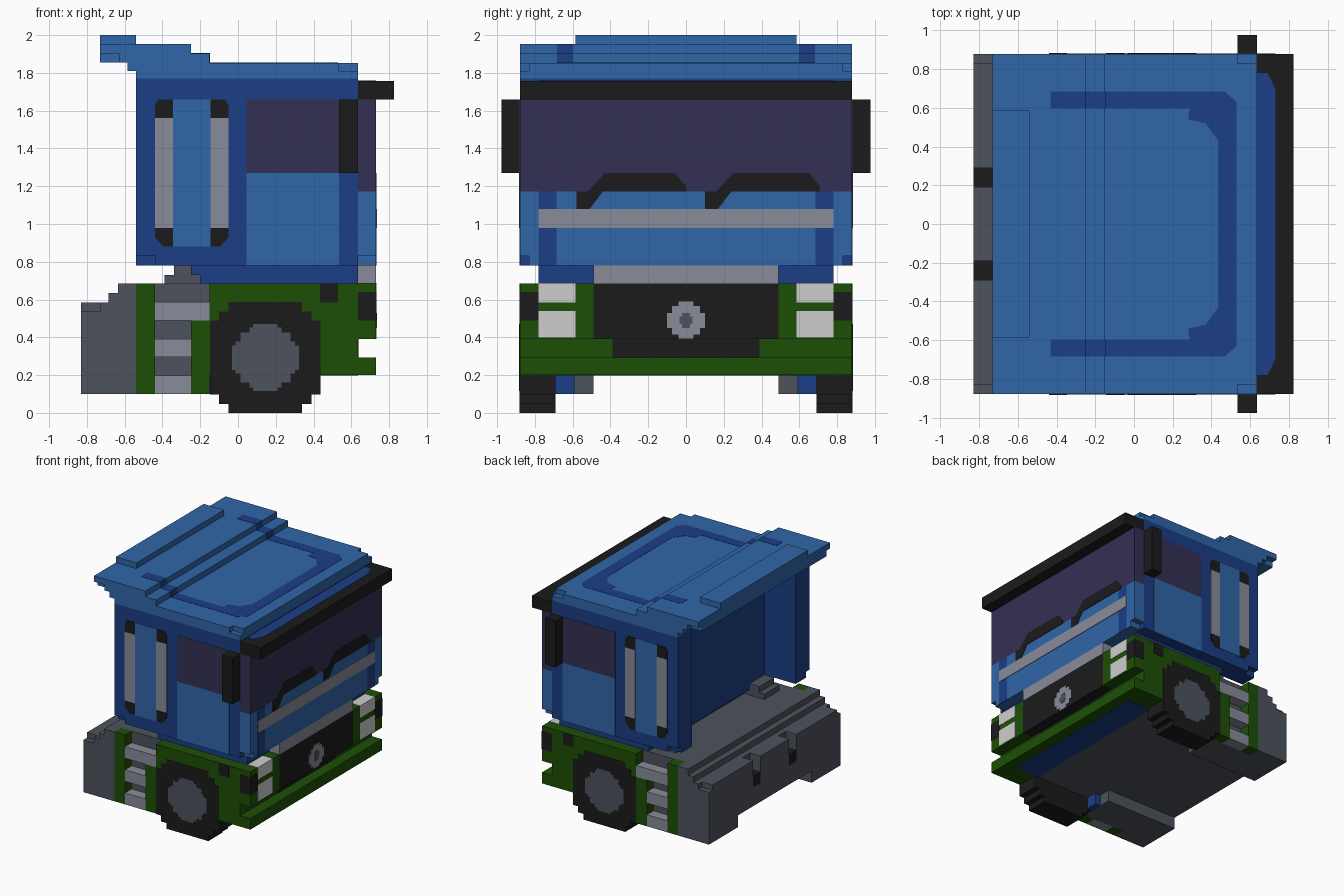
import bpy, bmesh

cube = bpy.data.objects.get("Cube")
if cube:
    bpy.data.objects.remove(cube, do_unlink=True)


def material(name, rgb):
    lin = [((c / 255 + 0.055) / 1.055) ** 2.4 for c in rgb]
    m = bpy.data.materials.new(name)
    m.use_nodes = True
    m.diffuse_color = (*lin, 1)
    m.node_tree.nodes["Principled BSDF"].inputs["Base Color"].default_value = (*lin, 1)
    return m


BLUE = material("light blue", (48, 102, 168))
NAVY = material("dark blue", (27, 62, 134))
GREEN = material("green", (28, 79, 6))
GLASS = material("tinted glass", (51, 48, 84))
BLACK = material("black", (27, 27, 27))
GREY = material("dark grey", (77, 83, 93))
SILVER = material("light grey", (136, 140, 153))
WHITE = material("lamp white", (206, 206, 206))


def prism(name, mat, pts, axis, a, b, mirror=False):
    """Extrude an outline from a to b along an axis; mirror adds a copy across y = 0."""
    place = {"x": lambda p, t: (t, p[0], p[1]),
             "y": lambda p, t: (p[0], t, p[1]),
             "z": lambda p, t: (p[0], p[1], t)}[axis]
    bm = bmesh.new()
    for s in ((1, -1) if mirror else (1,)):
        rings = []
        for t in (a, b):
            ring = []
            for p in pts:
                v = place(p, t)
                ring.append(bm.verts.new((v[0], v[1] * s, v[2])))
            rings.append(ring)
            bm.faces.new(ring)
        n = len(pts)
        for i in range(n):
            j = (i + 1) % n
            bm.faces.new((rings[0][i], rings[0][j], rings[1][j], rings[1][i]))
    bmesh.ops.recalc_face_normals(bm, faces=bm.faces)
    me = bpy.data.meshes.new(name)
    bm.to_mesh(me)
    bm.free()
    me.materials.append(mat)
    ob = bpy.data.objects.new(name, me)
    bpy.context.collection.objects.link(ob)
    return ob


def box(name, mat, x, y, z, mirror=False):
    rect = [(x[0], z[0]), (x[1], z[0]), (x[1], z[1]), (x[0], z[1])]
    return prism(name, mat, rect, "y", y[0], y[1], mirror)


def stepped(cx, cz, steps):
    """Blocky disc outline from (half width, half height) pairs, widest last."""
    q = []
    for i in range(len(steps) - 1, -1, -1):
        q.append(steps[i])
        if i:
            q.append((steps[i - 1][0], steps[i][1]))
    pts = q + [(-a, b) for a, b in q[::-1]] + [(-a, -b) for a, b in q] + [(a, -b) for a, b in q[::-1]]
    return [(cx + a, cz + b) for a, b in pts]


W = 0.878         # half width of the body
E = 0.83          # inner side of the notched edge strips
P = 0.881         # outer face of painted side plates
F = 0.73          # front face
FP = (F - 0.01, F + 0.002)   # painted front plates

# Rear chassis, with two notches holding black couplings in its rear edge
prism("rear_chassis", GREY, [(-.73, .2), (-.15, .2), (-.15, .685), (-.635, .685), (-.635, .635),
      (-.685, .635), (-.685, .585), (-.73, .585)], "y", -.49, .49)
box("rear_edge_middle", GREY, (-.83, -.73), (-.19, .19), (.2, .585))
box("rear_edge_side", GREY, (-.83, -.73), (.29, .49), (.2, .585), True)
box("rear_edge_under_notch", GREY, (-.83, -.73), (.19, .29), (.2, .36), True)
box("rear_coupling", BLACK, (-.83, -.73), (.19, .29), (.36, .45), True)
tank_top = [(-.54, .1), (-.54, .685), (-.635, .685), (-.635, .635), (-.685, .635), (-.685, .585)]
prism("rear_tank", GREY, [(-.83, .1)] + tank_top + [(-.83, .585)], "y", .49, E, True)
prism("rear_tank_edge", GREY, [(-.83, .1)] + tank_top + [(-.73, .585), (-.73, .54), (-.83, .54)],
      "y", E, W, True)
box("step_backing", GREY, (-.54, -.15), (.49, .79), (.1, .685), True)
prism("deck_block", GREY, [(-.39, .685), (-.2, .685), (-.2, .78), (-.34, .78), (-.34, .73), (-.39, .73)],
      "y", .49, .69, True)
box("inner_bracket", NAVY, (-.155, -.1), (.59, .69), (.1, .2), True)

# Side steps and green posts
for i, z in enumerate((.1, .295, .49)):
    box(f"side_step_{i + 1}", SILVER, (-.44, -.15 if i == 2 else -.25), (.78, W), (z, z + .097), True)
box("rear_post", GREEN, (-.54, -.44), (.78, W), (.1, .685), True)
box("front_post", GREEN, (-.25, -.15), (.78, W), (.1, .49), True)

# Lower green body, bumper and lamps
box("lower_body", GREEN, (-.15, .635), (-W, W), (.2, .685))
box("bumper_lip", GREEN, (.635, F), (-W, W), (.2, .293))
box("lamp_housing", GREEN, (.635, F), (.49, W), (.39, .685), True)
box("corner_marker", BLACK, (.635, F + .002), (.78, P), (.49, .64), True)
box("side_marker", BLACK, (.435, .53), (W - .004, P), (.585, .685), True)
box("upper_lamp", WHITE, (.637, F + .002), (.585, .78), (.585, .687), True)
box("lower_lamp", WHITE, FP, (.585, .78), (.4, .54), True)
box("grille", BLACK, (.635, F), (-.49, .49), (.39, .685))
box("lower_grille", BLACK, (.625, .638), (-.39, .39), (.293, .39))
prism("grille_badge", SILVER, stepped(0, .49, [(.04, .1), (.075, .075), (.1, .04)]), "x", F - .01, F + .003)
prism("badge_centre", GREY, stepped(0, .49, [(.02, .04), (.035, .02)]), "x", F - .01, F + .006)
box("floor_plate", GREY, (-.15, .41), (-.69, .69), (.197, .21))
box("front_floor_plate", NAVY, (.41, .635), (-.69, .69), (.197, .21))

# Wheels
prism("wheel", BLACK, stepped(.145, .293, [(.195, .293), (.245, .245), (.293, .195)]), "y", .69, P, True)
prism("wheel_hub", GREY, stepped(.145, .293, [(.065, .178), (.085, .158), (.132, .132), (.158, .085), (.178, .065)]),
      "y", W, P + .003, True)

# Cab shell
prism("cab_base", NAVY, [(-.2, .685), (.635, .685), (.635, .78), (-.25, .78), (-.25, .73), (-.2, .73)],
      "y", -.78, .78)
box("cab_base_front", SILVER, (.635, F), (-.49, .49), (.685, .78))
box("cab_shell", NAVY, (-.25, .635), (-W, W), (.78, 1.77))
box("cab_rear_fin", NAVY, (-.54, -.25), (.69, E), (.78, 1.77), True)
prism("cab_rear_fin_edge", NAVY, [(-.44, .78), (-.25, .78), (-.25, 1.77), (-.54, 1.77), (-.54, .83), (-.44, .83)],
      "y", E, W, True)
box("cab_nose", BLUE, (.635, F), (-E, E), (.78, 1.172))
box("cab_nose_edge", BLUE, (.635, F), (E, W), (.83, 1.172), True)
box("windscreen", GLASS, (.635, F), (-W, W), (1.172, 1.66))
box("sun_visor", BLACK, (.635, .825), (-W, W), (1.66, 1.758))
prism("visor_top_panel", NAVY, [(.635, -.78), (.69, -.78), (.73, -.7), (.73, .7), (.69, .78), (.635, .78)],
      "z", 1.752, 1.76)

# Roof with stepped rear overhang, notched edges and spoiler
roof_steps = [(-.15, 1.852), (-.15, 1.903), (-.25, 1.903), (-.25, 1.952), (-.73, 1.952)]
roof_lip = [(-.585, 1.855), (-.585, 1.81), (-.54, 1.81)]
prism("roof", BLUE, [(-.54, 1.77), (.635, 1.77), (.635, 1.852)] + roof_steps + [(-.73, 1.855)] + roof_lip,
      "y", -E, E)
prism("roof_edge", BLUE, [(-.54, 1.77), (.635, 1.77), (.635, 1.81), (.535, 1.81), (.535, 1.852)] + roof_steps
      + [(-.73, 1.903), (-.63, 1.903), (-.63, 1.855)] + roof_lip, "y", E, W, True)
box("roof_spoiler", BLUE, (-.73, -.54), (-.585, .585), (1.952, 2.0))

# Painted roof band, following the steps
for i, (x0, x1, z) in enumerate(((-.43, -.248, 1.952), (-.25, -.148, 1.903), (-.15, .3, 1.852))):
    box(f"roof_band_{i + 1}", NAVY, (x0, x1), (.597, .683), (z - .049, z + .002), True)
prism("roof_band_front", NAVY, [(.3, .683), (.47, .683), (.53, .63), (.53, -.63), (.47, -.683), (.3, -.683),
      (.28, -.54), (.37, -.52), (.435, -.43), (.435, .43), (.37, .52), (.28, .54)], "z", 1.848, 1.854)

# Side panels, windows, grab rails and mirrors
box("door_panel", BLUE, (.045, .535), (W - .004, P), (.78, 1.27), True)
box("side_window", GLASS, (.045, .635), (W - .004, P), (1.27, 1.66), True)
box("mirror", BLACK, (.535, .635), (W, .977), (1.27, 1.66), True)
box("side_panel", BLUE, (-.345, -.145), (W - .004, P), (.88, 1.66), True)
for n, x0, s in (("rear", -.44, 1), ("front", -.05, -1)):
    x1 = x0 + s * .095
    prism(n + "_rail_ends", BLACK, [(x0, .93), (x0 + s * .045, .88), (x1, .88), (x1, 1.66),
          (x0 + s * .02, 1.66), (x0, 1.63)], "y", W - .003, P + .001, True)
    box(n + "_grab_rail", SILVER, (min(x0, x1), max(x0, x1)), (W, P + .003), (.98, 1.56), True)

# Cab front: stripes, trim bar and wipers
box("nose_stripe", NAVY, FP, (.685, .78), (.78, 1.172), True)
box("trim_bar", SILVER, (F - .01, F + .005), (-.78, .78), (.98, 1.08))
for n, y0, y1 in (("right", -.58, 0), ("left", .1, .71)):
    prism(n + "_wiper", BLACK, [(y0, 1.08), (y0 + .07, 1.08), (y0 + .14, 1.172), (y1, 1.172), (y1, 1.2),
          (y1 - .06, 1.27), (y0 + .15, 1.27), (y0 + .06, 1.172), (y0, 1.172)], "x", F - .01, F + .004)
